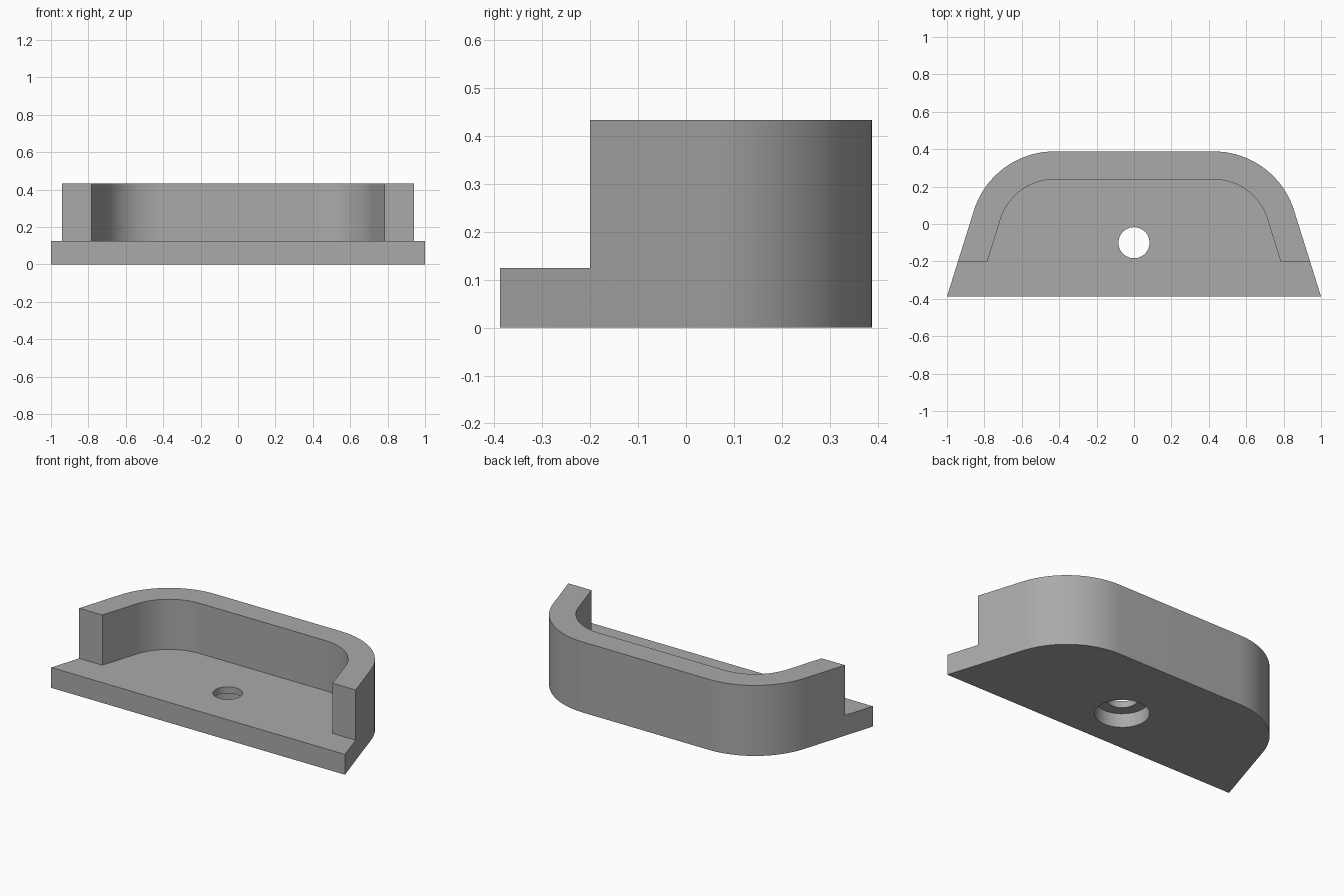
import bpy, bmesh, math

if "Cube" in bpy.data.objects:
    bpy.data.objects.remove(bpy.data.objects["Cube"])

HALF_Y = 0.388          # half depth of the base
SLOPE = 0.313           # inward lean of the side edges
WALL = 0.15             # wall thickness
BASE_H, TOP_H = 0.125, 0.434
WALL_FRONT = -0.2       # where the wall ends towards the front
TURN = math.pi / 2 - math.atan(SLOPE)
SEGMENTS = 20


def side_x(y, inset):
    return 1 - SLOPE * (y + HALF_Y) - inset * math.sqrt(1 + SLOPE ** 2)


def rounded_outline(front_y, inset):
    """Tapered outline with two round back corners, right to left."""
    top, radius = HALF_Y - inset, 0.45 - inset
    cx = side_x(top, inset) - radius * math.tan(TURN / 2)
    right = [(side_x(front_y, inset), front_y)]
    for i in range(SEGMENTS + 1):
        a = math.pi / 2 - TURN * (1 - i / SEGMENTS)
        right.append((cx + radius * math.cos(a), top - radius + radius * math.sin(a)))
    return right + [(-x, y) for x, y in reversed(right)]


def circle(cy, r, n=48):
    return [(r * math.cos(2 * math.pi * i / n), cy + r * math.sin(2 * math.pi * i / n))
            for i in range(n)]


def prism(name, points, z0, z1):
    bm = bmesh.new()
    face = bm.faces.new([bm.verts.new((x, y, z0)) for x, y in points])
    new = bmesh.ops.extrude_face_region(bm, geom=[face])["geom"]
    for v in new:
        if isinstance(v, bmesh.types.BMVert):
            v.co.z = z1
    bmesh.ops.recalc_face_normals(bm, faces=bm.faces)
    mesh = bpy.data.meshes.new(name)
    bm.to_mesh(mesh)
    bm.free()
    obj = bpy.data.objects.new(name, mesh)
    bpy.context.collection.objects.link(obj)
    return obj


# Solid block with the full outline
body = prism("holder_body", rounded_outline(-HALF_Y, 0), 0, TOP_H)
grey = bpy.data.materials.new("plain grey")
grey.diffuse_color = (0.4, 0.4, 0.4, 1)
grey.use_nodes = True
grey.node_tree.nodes["Principled BSDF"].inputs["Base Color"].default_value = grey.diffuse_color
body.data.materials.append(grey)

# Pocket with open front, screw hole and wider recess underneath
pocket = rounded_outline(WALL_FRONT, WALL)
pocket += [(-2, WALL_FRONT), (-2, -1), (2, -1), (2, WALL_FRONT)]
cutters = [
    prism("pocket_cutter", pocket, BASE_H, 1),
    prism("screw_hole_cutter", circle(-0.1, 0.083), -0.1, 0.3),
    prism("screw_head_cutter", circle(-0.1, 0.15), -0.1, 0.085),
]
bpy.context.view_layer.objects.active = body
body.select_set(True)
for cutter in cutters:
    mod = body.modifiers.new("cut", "BOOLEAN")
    mod.operation = "DIFFERENCE"
    mod.solver = "EXACT"
    mod.object = cutter
    bpy.ops.object.modifier_apply(modifier=mod.name)
    bpy.data.objects.remove(cutter)

bpy.ops.object.shade_smooth_by_angle(angle=math.radians(30))
